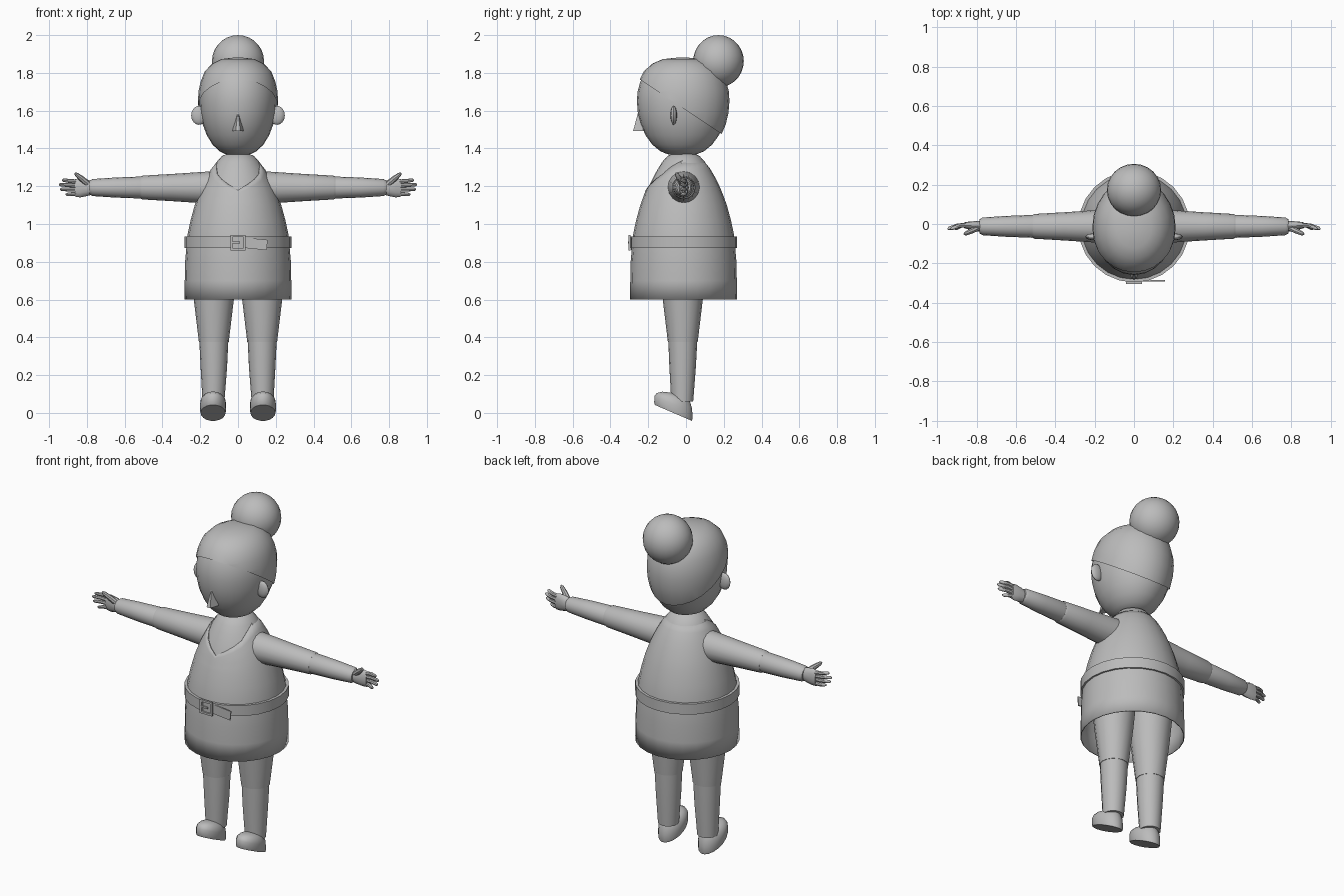
import bpy, bmesh, math
from mathutils import Vector, Matrix

if "Cube" in bpy.data.objects:
    bpy.data.objects.remove(bpy.data.objects["Cube"])

grey = bpy.data.materials.new("clay_grey")
grey.diffuse_color = (0.5, 0.5, 0.5, 1)
grey.use_nodes = True
grey.node_tree.nodes["Principled BSDF"].inputs["Base Color"].default_value = grey.diffuse_color


def finish(name, bm, angle=40):
    bmesh.ops.recalc_face_normals(bm, faces=bm.faces)
    me = bpy.data.meshes.new(name)
    bm.to_mesh(me)
    bm.free()
    ob = bpy.data.objects.new(name, me)
    bpy.context.collection.objects.link(ob)
    me.materials.append(grey)
    bpy.ops.object.select_all(action='DESELECT')
    ob.select_set(True)
    bpy.context.view_layer.objects.active = ob
    bpy.ops.object.shade_smooth_by_angle(angle=math.radians(angle))
    return ob


def loft(name, rings, n=16, angle=40, keep=None):
    """Skin elliptical rings (centre, radius a, radius b) along one direction."""
    bm = bmesh.new()
    d = (Vector(rings[-1][0]) - Vector(rings[0][0])).normalized()
    u = Vector((0, 1, 0)).cross(d).normalized()
    v = d.cross(u)
    loops = []
    for c, a, b in rings:
        loops.append([bm.verts.new(Vector(c) + u * a * math.cos(t) + v * b * math.sin(t))
                      for t in (2 * math.pi * i / n for i in range(n))])
    for p, q in zip(loops, loops[1:]):
        for i in range(n):
            j = (i + 1) % n
            bm.faces.new((p[i], p[j], q[j], q[i]))
    bm.faces.new(loops[0])
    bm.faces.new(loops[-1])
    if keep:  # cut by a plane, keep the side the normal points to
        bmesh.ops.bisect_plane(bm, geom=bm.verts[:] + bm.edges[:] + bm.faces[:],
                               plane_co=keep[0], plane_no=keep[1], clear_inner=True)
    return finish(name, bm, angle)


def ball(name, c, r, seg=24, rings=14):
    bm = bmesh.new()
    bmesh.ops.create_uvsphere(bm, u_segments=seg, v_segments=rings, radius=1,
                              matrix=Matrix.Translation(c) @ Matrix.Diagonal((*r, 1)))
    return finish(name, bm)


def box(name, c, size, tilt=0.0, yaw=0.0):
    bm = bmesh.new()
    bmesh.ops.create_cube(bm, size=1, matrix=Matrix.Translation(c) @ Matrix.Rotation(yaw, 4, 'Z')
                          @ Matrix.Rotation(tilt, 4, 'Y') @ Matrix.Diagonal((*size, 1)))
    return finish(name, bm)


def lerp(table, x):
    for (x0, y0), (x1, y1) in zip(table, table[1:]):
        if x <= x1:
            return y0 + (y1 - y0) * max(0, (x - x0)) / (x1 - x0)
    return table[-1][1]


CY = -0.013  # body axis

# dress: lathe with open hem and V neckline
body_r = [(0.6, 0.284), (0.8, 0.280), (0.94, 0.268), (1.02, 0.251), (1.1, 0.229),
          (1.18, 0.200), (1.25, 0.166), (1.29, 0.143), (1.32, 0.122), (1.345, 0.098)]
neck = [(0, 1.18), (45, 1.265), (65, 1.315), (90, 1.338), (180, 1.345)]
bm = bmesh.new()
N = 24
cols = []
for i in range(N):
    a = 360 * i / N
    top = lerp(neck, min(a, 360 - a))
    zs = [0.6, 0.7, 0.8, 0.94, 1.02, 1.1] + [1.1 + (top - 1.1) * k / 5 for k in range(1, 6)]
    t = math.radians(a)
    cols.append([bm.verts.new((math.sin(t) * lerp(body_r, z), CY - math.cos(t) * lerp(body_r, z), z))
                 for z in zs])
for i in range(N):
    p, q = cols[i], cols[(i + 1) % N]
    for k in range(len(p) - 1):
        bm.faces.new((p[k], q[k], q[k + 1], p[k + 1]))
dress = finish("dress", bm)
mod = dress.modifiers.new("cloth", 'SOLIDIFY')
mod.thickness = 0.006
mod.offset = -1

# chest and neck under the dress
chest = [(1.1, 0.215), (1.18, 0.192), (1.25, 0.159), (1.29, 0.137), (1.33, 0.112), (1.36, 0.085), (1.38, 0.04)]
loft("chest", [((0, CY, z), r, r) for z, r in chest], 24)

# belt ring with open centre
bm = bmesh.new()
prof = [(0.268, 0.872), (0.284, 0.872), (0.284, 0.935), (0.262, 0.935)]
rows = [[bm.verts.new((r * math.sin(2 * math.pi * i / N), CY - r * math.cos(2 * math.pi * i / N), z))
         for r, z in prof] for i in range(N)]
for i in range(N):
    p, q = rows[i], rows[(i + 1) % N]
    for k in range(4):
        m = (k + 1) % 4
        bm.faces.new((p[k], q[k], q[m], p[m]))
finish("belt", bm, 30)

# buckle and loose belt end
for s in (-1, 1):
    box("buckle_side", (s * 0.034, -0.299, 0.902), (0.012, 0.012, 0.082))
    box("buckle_bar", (0, -0.299, 0.902 + s * 0.035), (0.08, 0.012, 0.012))
box("buckle_pin", (-0.012, -0.302, 0.902), (0.045, 0.008, 0.01))
box("belt_end", (0.092, -0.289, 0.895), (0.125, 0.006, 0.055), 0.1)

# head and hair cap
head = [(1.36, 0.08), (1.37, 0.33), (1.385, 0.48), (1.42, 0.66), (1.47, 0.81), (1.53, 0.92),
        (1.59, 0.98), (1.65, 1.0), (1.7, 0.985), (1.75, 0.93), (1.8, 0.83), (1.84, 0.64),
        (1.862, 0.42), (1.87, 0.1)]
loft("head", [((0, -0.02, z), 0.204 * f, 0.24 * f) for z, f in head], 24, 60)
loft("hair_cap", [((0, -0.018, 1.62 + (z - 1.62) * 1.045), 0.212 * f, 0.248 * f) for z, f in head],
     24, 60, ((0, -0.23, 1.755), (0, 0.60, 0.90)))
ball("hair_bun", (0, 0.172, 1.862), (0.138, 0.134, 0.138))

# nose: small wedge
bm = bmesh.new()
tip = bm.verts.new((0, -0.25, 1.605))
base = [bm.verts.new(p) for p in ((-0.03, -0.225, 1.492), (-0.012, -0.28, 1.492), (0.012, -0.28, 1.492),
                                  (0.03, -0.225, 1.492), (0, -0.2, 1.492))]
bm.faces.new(base)
for i in range(5):
    bm.faces.new((tip, base[i], base[(i + 1) % 5]))
finish("nose", bm)

# paired parts
for s, side in ((1, "left"), (-1, "right")):
    ball(side + "_ear", (s * 0.207, -0.065, 1.575), (0.041, 0.017, 0.05), 12, 8)

    # legs and shoes
    X = s * 0.128
    loft(side + "_thigh", [((X, -0.017, 0.375), 0.079, 0.079), ((X, -0.017, 0.6), 0.106, 0.106),
                           ((X, -0.017, 0.85), 0.13, 0.13)])
    loft(side + "_shin", [((X + s * 0.002, -0.02, 0.06), 0.058, 0.058), ((X, -0.018, 0.24), 0.07, 0.07),
                          ((X, -0.017, 0.385), 0.077, 0.077)])
    shoe = [(0, 0.066, 0.108, -0.067), (0.012, 0.069, 0.112, -0.067), (0.045, 0.069, 0.111, -0.067),
            (0.065, 0.066, 0.103, -0.062), (0.08, 0.055, 0.083, -0.05), (0.086, 0.04, 0.055, -0.03)]
    loft(side + "_shoe", [((s * 0.132, y, z), a, b) for z, a, b, y in shoe], 18)

    # arms
    def arm(name, pts):
        loft(side + name, [((s * x, -0.012, 1.193), r, r) for x, r in pts])
    arm("_upper_arm", [(0.1, 0.088), (0.17, 0.084), (0.35, 0.072), (0.505, 0.063), (0.517, 0.058)])
    arm("_forearm", [(0.505, 0.055), (0.52, 0.058), (0.65, 0.053), (0.77, 0.045), (0.785, 0.036)])

    # palm, four fingers and thumb
    loft(side + "_palm", [((s * x, y, z), a, b) for x, y, z, a, b in (
        (0.765, -0.012, 1.192, 0.034, 0.026), (0.80, -0.011, 1.192, 0.044, 0.026),
        (0.835, -0.008, 1.192, 0.051, 0.021), (0.862, -0.006, 1.190, 0.047, 0.015))], 12)
    for f, (z0, z1, tipx) in enumerate(((1.223, 1.232, 0.932), (1.203, 1.209, 0.948),
                                        (1.182, 1.184, 0.942), (1.160, 1.156, 0.912))):
        loft(f"{side}_finger_{f + 1}", [((s * 0.845, -0.006, z0), 0.012, 0.012),
                                        ((s * (0.845 + tipx) / 2, -0.008, (z0 + z1) / 2), 0.011, 0.011),
                                        ((s * (tipx - 0.008), -0.022, z1), 0.009, 0.009),
                                        ((s * tipx, -0.025, z1), 0.004, 0.004)], 8)
    loft(side + "_thumb", [((s * 0.795, -0.02, 1.212), 0.017, 0.016), ((s * 0.828, -0.036, 1.24), 0.015, 0.014),
                           ((s * 0.855, -0.048, 1.262), 0.011, 0.011), ((s * 0.863, -0.052, 1.269), 0.005, 0.005)], 8)
